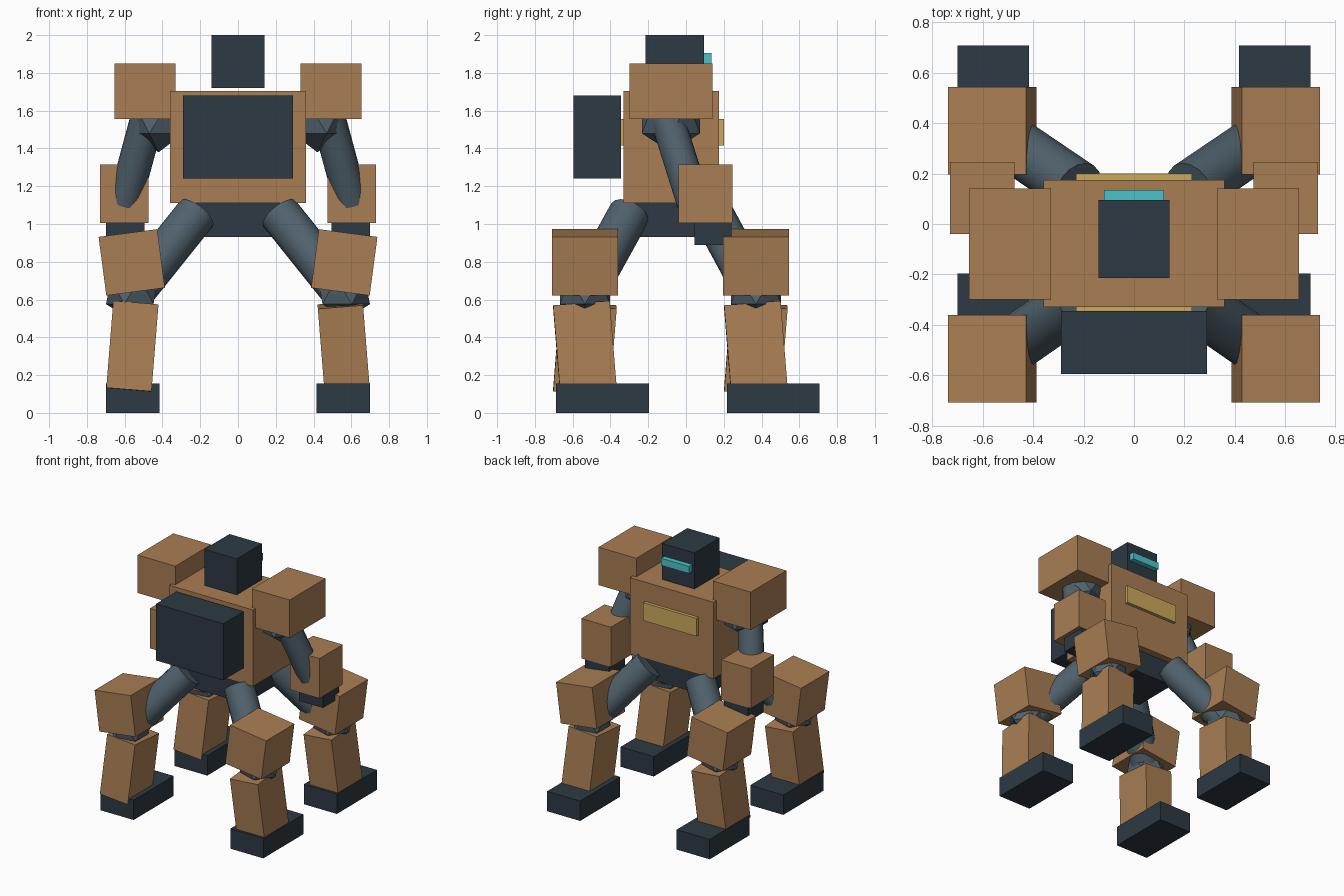
import bpy
from math import radians
from mathutils import Vector

if "Cube" in bpy.data.objects:
    bpy.data.objects.remove(bpy.data.objects["Cube"])


def material(name, rgb):
    m = bpy.data.materials.new(name)
    m.diffuse_color = (*rgb, 1)
    m.use_nodes = True
    m.node_tree.nodes["Principled BSDF"].inputs["Base Color"].default_value = m.diffuse_color
    return m


TAN = material("tan_armour", (0.40, 0.21, 0.087))
DARK = material("dark_metal", (0.026, 0.041, 0.056))
JOINT = material("joint_metal", (0.08, 0.12, 0.15))
CYAN = material("visor_cyan", (0.07, 0.55, 0.58))
GOLD = material("chest_gold", (0.60, 0.40, 0.11))


def finish(name, mat):
    ob = bpy.context.object
    ob.name = name
    ob.data.materials.append(mat)
    return ob


def box(name, mat, centre, size, rot=(0, 0, 0)):
    bpy.ops.mesh.primitive_cube_add(size=1, location=centre,
                                    rotation=[radians(a) for a in rot])
    bpy.context.object.scale = size
    return finish(name, mat)


def span(name, mat, x, y, z):
    """Box given by its limits on each axis."""
    return box(name, mat, [(a + b) / 2 for a, b in (x, y, z)],
               [abs(b - a) for a, b in (x, y, z)])


def rod(name, mat, a, b, r):
    a, b = Vector(a), Vector(b)
    bpy.ops.mesh.primitive_cylinder_add(vertices=16, radius=r, depth=(b - a).length,
                                        location=(a + b) / 2)
    bpy.context.object.rotation_euler = (b - a).to_track_quat('Z', 'Y').to_euler()
    bpy.ops.object.shade_smooth_by_angle(angle=radians(35))
    return finish(name, mat)


def ball(name, mat, centre, r, side):
    bpy.ops.mesh.primitive_ico_sphere_add(subdivisions=1, radius=r, location=centre,
                                          rotation=(0, 0, 0 if side < 0 else radians(180)))
    return finish(name, mat)


# Body and head
span("torso", TAN, (-0.36, 0.36), (-0.33, 0.175), (1.11, 1.705))
span("chest_plate", GOLD, (-0.23, 0.23), (-0.345, 0.20), (1.415, 1.555))
span("backpack", DARK, (-0.29, 0.29), (-0.595, -0.345), (1.24, 1.68))
span("pelvis", DARK, (-0.26, 0.26), (-0.28, 0.12), (0.93, 1.11))
span("head", DARK, (-0.14, 0.14), (-0.215, 0.095), (1.72, 2.0))
span("visor", CYAN, (-0.12, 0.12), (0.06, 0.135), (1.85, 1.905))

for s, side in ((-1, "left"), (1, "right")):
    # Arms
    span(f"{side}_shoulder_pad", TAN, (s * 0.33, s * 0.655), (-0.30, 0.14), (1.555, 1.85))
    ball(f"{side}_shoulder_joint", JOINT, (s * 0.42, -0.08, 1.56), 0.18, s)
    rod(f"{side}_upper_arm", JOINT, (s * 0.48, -0.10, 1.56), (s * 0.60, 0.04, 1.115), 0.09)
    span(f"{side}_forearm", TAN, (s * 0.475, s * 0.73), (-0.04, 0.245), (1.005, 1.315))
    span(f"{side}_hand", DARK, (s * 0.495, s * 0.70), (0.045, 0.24), (0.89, 1.01))

    # Four legs, each pair mirrored front to back about y = -0.08
    for f, end in ((-1, "front"), (1, "rear")):
        n = f"{end}_{side}"
        y = -0.0825 + f * 0.4525
        rod(f"{n}_thigh", JOINT, (s * 0.22, -0.08 + f * 0.22, 1.055),
            (s * 0.56, y, 0.63), 0.11)
        ball(f"{n}_knee_joint", JOINT, (s * 0.56, y, 0.645), 0.155, s)
        box(f"{n}_knee_guard", TAN, (s * 0.5625, y, 0.797), (0.313, 0.348, 0.313),
            (0, s * 7.5, 0))
        box(f"{n}_shin", TAN, (s * 0.56, y, 0.342), (0.24, 0.30, 0.463),
            (s * 4.6, s * -4.6, 0))
        box(f"{n}_foot", DARK, (s * 0.558, y + 0.092, 0.0775), (0.284, 0.492, 0.155))
